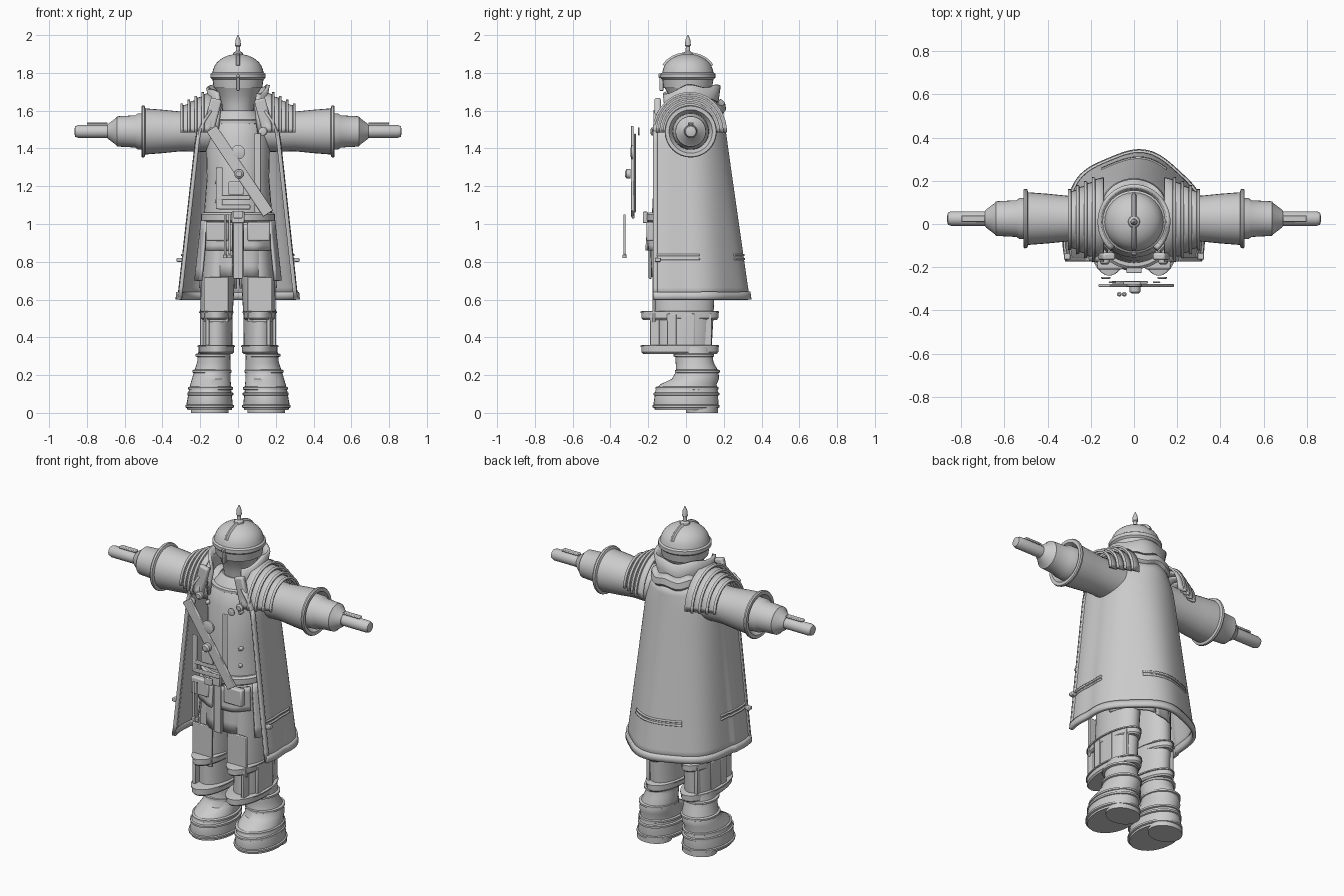
import bpy, bmesh, math
from mathutils import Vector
from math import sin, cos, pi, radians

cube = bpy.data.objects.get("Cube")
if cube:
    bpy.data.objects.remove(cube)

grey = bpy.data.materials.new("plain grey")
grey.use_nodes = True
COL = (0.6, 0.6, 0.6, 1)
grey.diffuse_color = COL
grey.node_tree.nodes["Principled BSDF"].inputs["Base Color"].default_value = COL


def finish(name, bm, thick=0, bevel=0):
    bmesh.ops.recalc_face_normals(bm, faces=bm.faces)
    me = bpy.data.meshes.new(name)
    bm.to_mesh(me)
    bm.free()
    me.materials.append(grey)
    ob = bpy.data.objects.new(name, me)
    bpy.context.collection.objects.link(ob)
    if thick:
        m = ob.modifiers.new("thickness", "SOLIDIFY")
        m.thickness, m.offset = thick, 0
    if bevel:
        m = ob.modifiers.new("bevel", "BEVEL")
        m.width, m.segments = bevel, 2
    bpy.ops.object.select_all(action="DESELECT")
    bpy.context.view_layer.objects.active = ob
    ob.select_set(True)
    bpy.ops.object.shade_smooth_by_angle(angle=radians(35))
    return ob


def skin(name, rows, closed=True, caps=True, thick=0):
    """Surface through rows of points."""
    bm = bmesh.new()
    vs = [[bm.verts.new(p) for p in r] for r in rows]
    n = len(rows[0])
    for a, b in zip(vs, vs[1:]):
        for i in range(n if closed else n - 1):
            j = (i + 1) % n
            bm.faces.new((a[i], a[j], b[j], b[i]))
    if closed and caps:
        bm.faces.new(vs[0])
        bm.faces.new(vs[-1])
    return finish(name, bm, thick)


def stack(name, secs, n=32, caps=True, thick=0):
    """Upright loft of ellipses (z, cx, cy, rx, ry)."""
    rows = [[(cx + rx * cos(2 * pi * i / n), cy + ry * sin(2 * pi * i / n), z)
             for i in range(n)] for z, cx, cy, rx, ry in secs]
    return skin(name, rows, True, caps, thick)


def hoop(name, z, cx, cy, rx, ry, h=0.012, out=0.008):
    stack(name, [(z - h, cx, cy, rx, ry), (z - h * .6, cx, cy, rx + out, ry + out),
                 (z + h * .6, cx, cy, rx + out, ry + out), (z + h, cx, cy, rx, ry)])


def box(name, c, size, tilt=0, bevel=0.004):
    """Box tilted about the y axis."""
    bm = bmesh.new()
    bmesh.ops.create_cube(bm, size=1)
    for v in bm.verts:
        p = Vector(v.co[i] * size[i] for i in range(3))
        v.co = Vector((p.x * cos(tilt) + p.z * sin(tilt), p.y,
                       p.z * cos(tilt) - p.x * sin(tilt))) + Vector(c)
    return finish(name, bm, 0, bevel)


def disc(name, c, r, depth):
    """Round button facing the front."""
    rows = [[(c[0] + k * r * cos(a * pi / 10), c[1] + d * depth, c[2] + k * r * sin(a * pi / 10))
             for a in range(20)] for d, k in ((.5, 1), (-.2, 1), (-.5, .6))]
    skin(name, rows)


# Helmet, face guard and spike
HY = 0.01
dome = [(1.72, .128), (1.765, .135), (1.775, .146), (1.795, .146), (1.802, .136)]
dome += [(1.80 + .10 * sin(a * pi / 16), .134 * cos(a * pi / 16)) for a in range(1, 8)]
stack("helmet", [(z, 0, HY, r, r) for z, r in dome])
stack("face_guard", [(z, 0, HY, r, r) for z, r in
                     ((1.55, .08), (1.63, .085), (1.68, .10), (1.725, .125))])
stack("helmet_spike", [(z, 0, HY, r, r) for z, r in
                       ((1.89, .03), (1.905, .026), (1.915, .012), (1.94, .011),
                        (1.945, .016), (1.975, .013), (2.0, .003))], 16)
crest = []
for a in range(4, 29):
    t = a * pi / 32
    crest.append([(x, HY + k * .136 * cos(t), 1.80 + k * .102 * sin(t))
                  for k, x in ((.97, -.012), (1.07, -.004), (1.07, .004), (.97, .012))])
skin("helmet_crest", crest)
box("nose_bar", (0, HY - .14, 1.75), (.016, .02, .09))
disc("helmet_rivet", (0, HY - .15, 1.785), .012, .012)

# Collar, open at the front
collar = []
for z, rx, ry in ((1.52, .17, .17), (1.60, .155, .17), (1.66, .145, .155), (1.73, .16, .165)):
    collar.append([(rx * sin(t), .01 + ry * cos(t), z - .05 * max(0, -cos(t)) + .008 * sin(5 * t))
                   for t in [radians(a) for a in range(-140, 141, 7)]])
skin("collar", collar, False, thick=.018)
skin("neck_scarf", [[(r * sin(t), .07 + r * .9 * cos(t), z + .008 * cos(6 * t))
                     for t in [radians(a) for a in range(-90, 91, 9)]]
                    for z, r in ((1.57, .12), (1.60, .15), (1.63, .145), (1.65, .12))],
     False, thick=.015)

# Torso
stack("tunic", [(1.0, 0, -.01, .185, .175), (1.06, 0, -.01, .18, .17), (1.25, 0, -.005, .165, .165),
                (1.45, 0, 0, .17, .155), (1.54, 0, .01, .15, .14), (1.60, 0, .01, .09, .09)])
hoop("tunic_hem", 1.54, 0, .01, .148, .138)
hoop("belt", 1.035, 0, -.015, .185, .183, .026, .012)
box("belt_buckle", (0, -.215, 1.035), (.07, .025, .06))
for s in (1, -1):
    for z in (1.12, 1.22, 1.44):
        disc("tunic_button", (s * .11, -.133, z), .012, .03)

# Skirt of the coat: front and side panels under the belt
def panel(name, a0, a1, z0, z1, r0, r1):
    rows = []
    for k in range(6):
        f = k / 5
        z, r = z1 + (z0 - z1) * f, r1 + (r0 - r1) * f
        rows.append([(r * sin(t), -.01 - r * cos(t) * .95 + .006 * f * sin(9 * t), z)
                     for t in [radians(a0 + (a1 - a0) * i / 12) for i in range(13)]])
    skin(name, rows, False, thick=.014)


for s in (1, -1):
    panel("front_skirt", s * 9, s * 62, .72, 1.02, .185, .185)
    panel("side_skirt", s * 60, s * 105, .70, 1.02, .225, .19)
    panel("back_skirt", s * 103, s * 178, .66, 1.02, .205, .18)
    panel("belt_flap", s * 8, s * 55, .86, 1.0, .205, .20)
    box("pouch", (s * .11, -.19, .96), (.12, .04, .10), 0, .008)
box("centre_tab", (0, -.19, .86), (.05, .015, .30))

# Legs and boots
for s in (1, -1):
    c = s * .115
    stack("trouser_leg", [(.33, c, -.015, .085, .15), (.5, c, -.01, .086, .155),
                          (.75, s * .105, -.005, .09, .16), (1.0, s * .09, 0, .085, .16)])
    for z, k in ((.515, 0), (.335, .008)):
        hoop("knee_band", z, c, -.032, .078 + k, .195, .022, .008)
        hoop("knee_band_trim", z + .018, c, -.032, .084 + k, .2, .006, .008)
    for y in (-.165, -.075, .02, .11):
        box("outer_strip", (s * (.195 - 1.8 * (y + .03) ** 2), y, .43), (.02, .05, .19))
    box("shin_flap", (c, -.17, .6), (.13, .015, .24))

    stack("boot", [(.015, s * .15, 0, .118, .165), (.05, s * .15, 0, .122, .172),
                   (.12, s * .148, .003, .112, .165), (.15, s * .145, .012, .108, .15),
                   (.18, s * .142, .05, .102, .125), (.22, s * .135, .06, .097, .112),
                   (.27, s * .128, .045, .088, .10), (.35, s * .125, .04, .082, .098)])
    stack("boot_heel", [(0, s * .15, .085, .10, .085), (.03, s * .15, .085, .10, .085)])
    for z, y, rx, ry in ((.035, 0, .122, .17), (.10, .002, .115, .168), (.13, .005, .112, .16),
                         (.22, .06, .097, .112), (.305, .042, .086, .1)):
        hoop("boot_band", z, s * (.15 - .07 * max(0, z - .05)), y, rx, ry, .009, .007)

# Sleeves, cuffs, gloves: turned along x
AY, AZ = .025, 1.49
def turned(name, prof, s, n=32):
    skin(name, [[(s * x, AY + r * cos(2 * pi * i / n), AZ + r * sin(2 * pi * i / n))
                 for i in range(n)] for x, r in prof])


for s in (1, -1):
    turned("sleeve", ((.10, .11), (.30, .105), (.40, .115), (.49, .122), (.495, .136),
                      (.505, .138), (.512, .134), (.512, .115), (.47, .09)), s)
    turned("forearm", ((.45, .098), (.53, .095), (.545, .085), (.64, .08), (.645, .072),
                       (.685, .042), (.69, .036)), s)
    turned("hand", ((.66, .034), (.845, .034), (.862, .028), (.866, .012)), s, 20)
    box("hand_strip", (s * .745, AY, AZ + .042), (.11, .03, .012))

    # Layered shoulder plates
    for i in range(4):
        x, r = .17 + .037 * i, .20 - .02 * i
        rows = []
        for dx, dr in ((-.03, .008), (.012, -.002), (.014, .008), (.024, .008)):
            rows.append([(s * (x + dx), .02 + (r + dr) * .92 * sin(t), AZ - .005 + (r + dr) * cos(t))
                         for t in [radians(a) for a in range(-90, 91, 9)]])
        skin("shoulder_plate", rows, False, thick=.012)
    box("shoulder_lapel", (s * .135, -.15, 1.58), (.06, .035, .17), s * -.25, .01)
    disc("cloak_clasp", (s * .135, -.175, 1.49), .022, .025)


# Cloak: a U in plan, flaring to the hem
def cloak_point(u, z, out=0):
    """u runs -1.5..1.5; the back is -1..1 and the rest is the straight front."""
    f = (1.6 - z)
    top = max(0, (z - 1.45) / .15)
    rx = .20 + .11 * f - .05 * top ** 2 + out
    ry = .19 + .135 * f + out
    s, a = (1 if u >= 0 else -1), abs(u)
    if a <= 1:
        w = 1 + .028 * f * sin(u * 9 + .6)
        return (rx * sin(u * pi / 2) * w, ry * cos(u * pi / 2) * w, z)
    g = (a - 1) * 2
    return (s * (rx * (1 + .028 * f * sin(s * 9.6)) + .01 * g * sin(g * 4)), -.172 * g, z)


def cloak_part(name, zs, u0, u1, out=0, thick=.012, n=72):
    rows = [[cloak_point(u0 + (u1 - u0) * i / n, z, out) for i in range(n + 1)] for z in zs]
    skin(name, rows, False, thick=thick)


cloak_part("cloak", [.61 + .055 * i for i in range(19)], -1.5, 1.5)
cloak_part("cloak_hem", (.60, .62, .64), -1.5, 1.5, .004, .022)
for u0, u1 in ((-1.45, -.85), (-.35, .35), (.85, 1.45)):
    for z in (.815, .835):
        cloak_part("cloak_stripe", (z - .005, z + .005), u0, u1, .006, .012, 30)
for s in (1, -1):
    cloak_part("cloak_edge", [.61 + .055 * i for i in range(17)], s * 1.44, s * 1.5, .003, .02, 3)
    box("cloak_hook", (s * .31, -.15, .81), (.03, .03, .02))

# Gear worn in front of the chest
GY = -.28
box("shoulder_strap", (.01, GY - .005, 1.28), (.062, .014, .54), -.59)
for x, z, h in ((-.10, 1.19, .22), (.105, 1.27, .42)):
    box("chest_strap", (x, GY + .01, z), (.035, .008, h))
for z in (1.09, 1.14):
    box("chest_buckle_strap", (-.02, GY + .01, z), (.17, .01, .025))
box("chest_pocket", (-.01, GY + .005, 1.19), (.08, .016, .07))
box("strap_loop", (0, GY, 1.05), (.05, .015, .04))
disc("large_medal", (0, GY - .005, 1.38), .038, .016)
disc("small_medal", (.005, GY - .028, 1.265), .025, .03)
for s in (1, -1):
    disc("chest_rivet", (s * .13, -.25, 1.49), .022, .01)
for x in (-.068, -.045):
    stack("hanging_rod", [(z, x, -.325, r, r) for z, r in
                          ((.82, .011), (.835, .011), (.84, .006), (1.05, .006))], 12)
